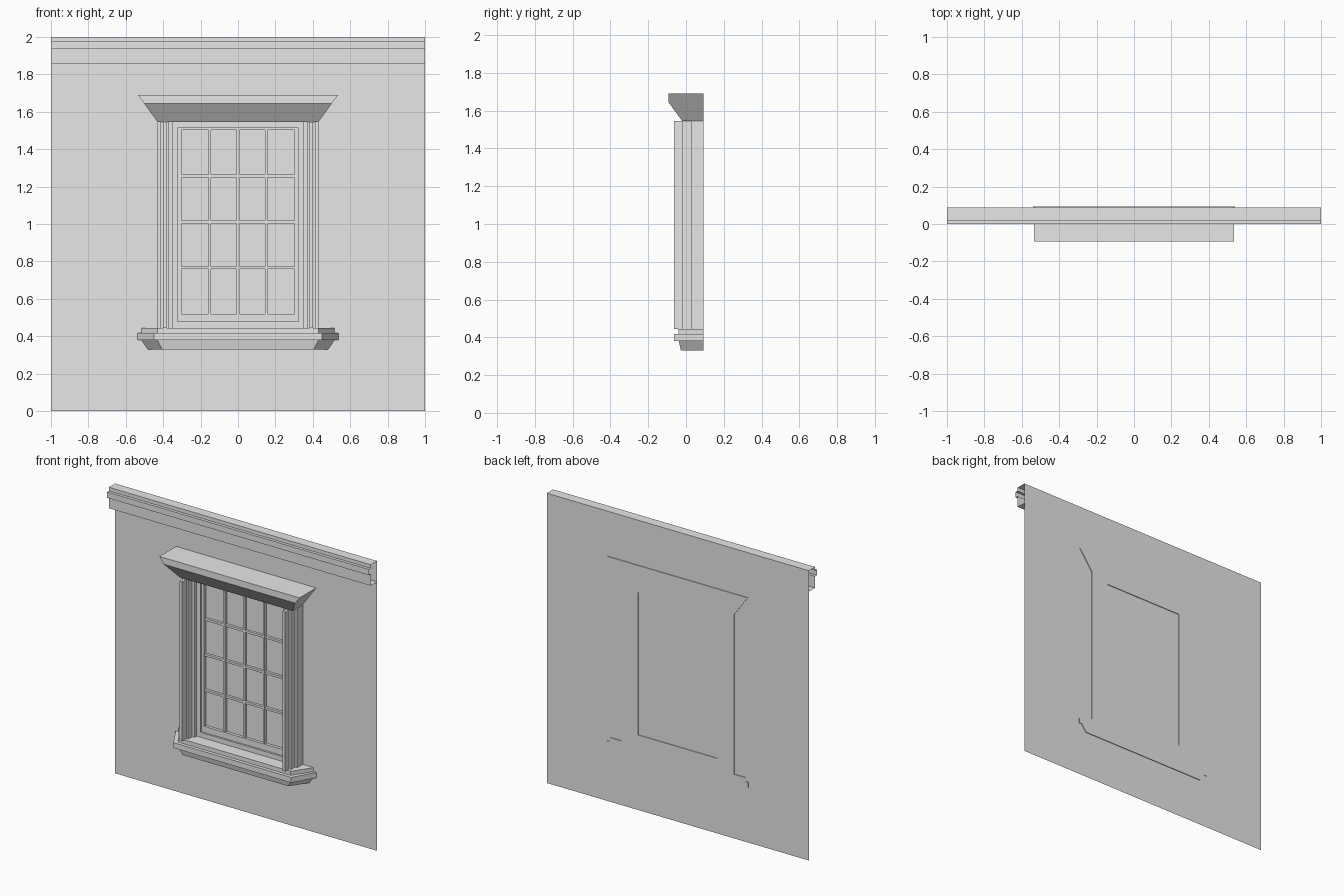
import bpy
import bmesh

cube = bpy.data.objects.get("Cube")
if cube:
    bpy.data.objects.remove(cube, do_unlink=True)

WALL = 0.088   # wall plane
BACK = 0.093   # window parts reach slightly through the wall

plaster = bpy.data.materials.new("light_grey_plaster")
plaster.use_nodes = True
plaster.diffuse_color = (0.8, 0.8, 0.8, 1)
plaster.node_tree.nodes["Principled BSDF"].inputs["Base Color"].default_value = (0.8, 0.8, 0.8, 1)


def finish(name, bm):
    mesh = bpy.data.meshes.new(name)
    bm.to_mesh(mesh)
    bm.free()
    mesh.materials.append(plaster)
    obj = bpy.data.objects.new(name, mesh)
    bpy.context.collection.objects.link(obj)
    return obj


def loft(name, start, end, solid=True):
    """Join two matching outlines; solid ones are closed and capped."""
    bm = bmesh.new()
    a = [bm.verts.new(p) for p in start]
    b = [bm.verts.new(p) for p in end]
    n = len(a)
    for i in range(n if solid else n - 1):
        j = (i + 1) % n
        bm.faces.new((a[i], a[j], b[j], b[i]))
    if solid:
        bm.faces.new(a[::-1])
        bm.faces.new(b)
        bmesh.ops.recalc_face_normals(bm, faces=bm.faces)
    return finish(name, bm)


def box(name, x0, x1, y0, y1, z0, z1):
    plan = [(x0, y0), (x1, y0), (x1, y1), (x0, y1)]
    return loft(name, [(x, y, z0) for x, y in plan], [(x, y, z1) for x, y in plan])


def frame(name, outer, inner, y):
    """Four bars around an opening; outer and inner are (half width, bottom, top)."""
    (ow, ob, ot), (iw, ib, it) = outer, inner
    box(name + "_bottom", -ow, ow, y, BACK, ob, ib)
    box(name + "_top", -ow, ow, y, BACK, it, ot)
    for side, s in (("left", 1), ("right", -1)):
        x0, x1 = sorted((s * iw, s * ow))
        box(f"{name}_{side}", x0, x1, y, BACK, ib, it)


# Wall sheet
loft("wall", [(-1, WALL, 0), (1, WALL, 0)], [(-1, WALL, 2), (1, WALL, 2)], solid=False)

# Cornice moulding, a hollow strip open at both ends
cornice = [(WALL, 1.855), (0.02, 1.855), (0.02, 1.935), (0, 1.935),
           (0, 1.975), (0.02, 1.975), (0.02, 2), (WALL, 2)]
loft("cornice", [(1, y, z) for y, z in cornice], [(-1, y, z) for y, z in cornice], solid=False)

# Window head with splayed ends
head = [(BACK, 1.545), (-0.02, 1.545), (-0.093, 1.645), (-0.093, 1.69), (BACK, 1.69)]
rings = [[(s * (0.43 + (z - 1.545) * 0.724), y, z) for y, z in head] for s in (1, -1)]
loft("window_head", *rings)

# Stepped pilasters on both sides
half = [(0.041, BACK), (0.041, 0.026), (0.024, 0.026), (0.024, -0.018), (0.01, -0.018), (0.01, -0.063)]
profile = half + [(-x, y) for x, y in reversed(half)]
for side, s in (("left", 1), ("right", -1)):
    plan = [(s * 0.392 + x, y) for x, y in profile]
    loft(f"pilaster_{side}", [(x, y, 0.445) for x, y in plan], [(x, y, 1.545) for x, y in plan])


# Sill in three tiers with angled ends
def tier(name, bottom, top):
    def ring(front_half, back_half, y, z):
        return [(-back_half, BACK, z), (-front_half, y, z), (front_half, y, z), (back_half, BACK, z)]
    loft(name, ring(*bottom), ring(*top))


tier("sill_base", (0.405, 0.485, -0.027, 0.33), (0.43, 0.52, -0.038, 0.38))
tier("sill_ledge", (0.45, 0.54, -0.063, 0.38), (0.45, 0.54, -0.063, 0.417))
tier("sill_top", (0.43, 0.52, -0.04, 0.417), (0.43, 0.52, -0.04, 0.445))

# Casing and sash
frame("casing", (0.352, 0.445, 1.545), (0.323, 0.478, 1.512), 0.05)
frame("sash", (0.323, 0.478, 1.512), (0.302, 0.52, 1.503), 0.063)

# Glazing bars, four panes by four
BAR = 0.0075
for i in (1, 2, 3):
    x = -0.302 + i * 0.604 / 4
    z = 0.52 + i * 0.983 / 4
    box(f"upright_bar_{i}", x - BAR, x + BAR, 0.065, WALL, 0.52, 1.503)
    box(f"cross_bar_{i}", -0.302, 0.302, 0.066, WALL, z - BAR, z + BAR)

# Glass sheet behind the bars
box("window_pane", -0.302, 0.302, 0.083, WALL - 0.001, 0.52, 1.503)
